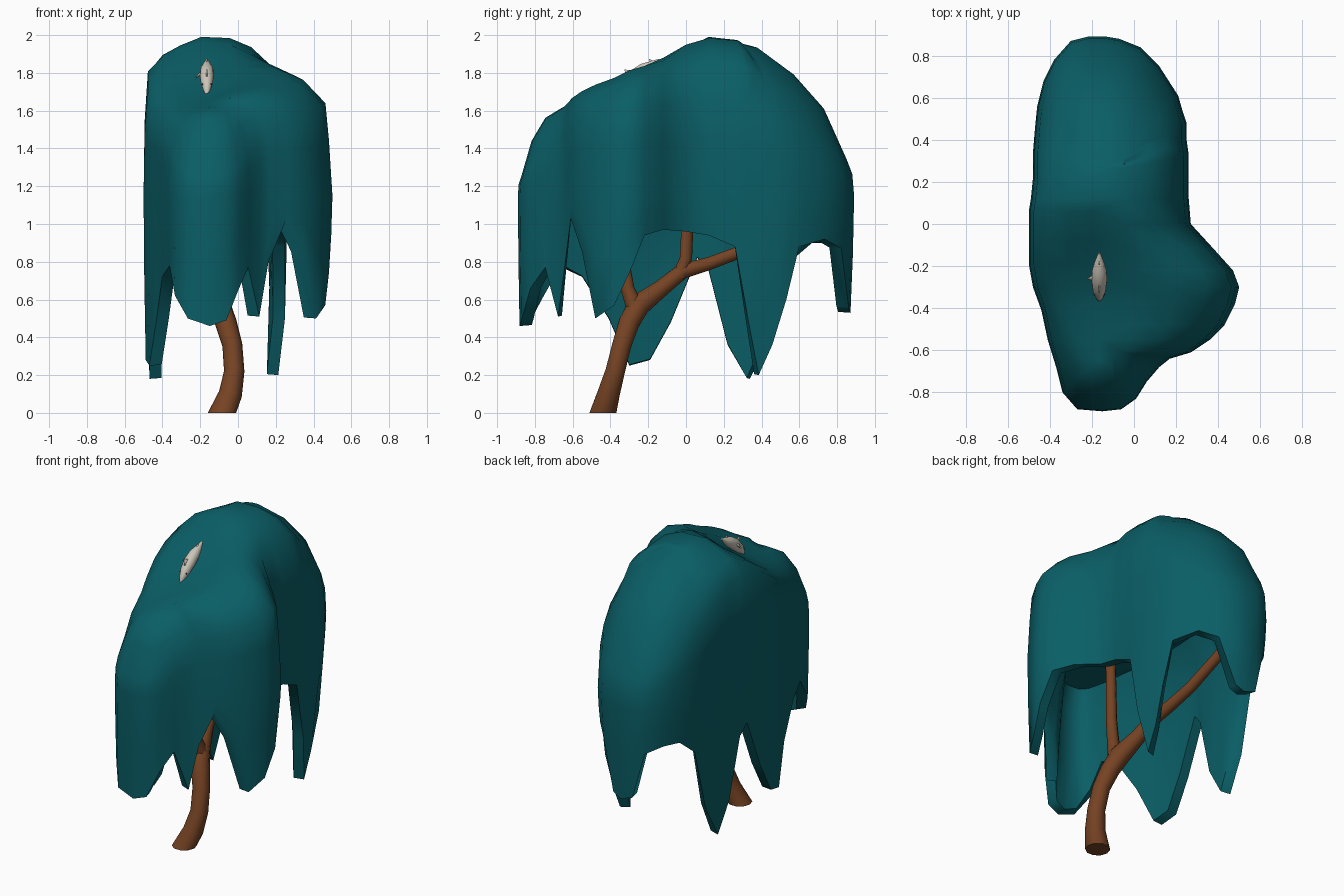
import bpy, bmesh, math
from mathutils import Vector

if "Cube" in bpy.data.objects:
    bpy.data.objects.remove(bpy.data.objects["Cube"])


def material(name, rgb):
    m = bpy.data.materials.new(name)
    m.diffuse_color = (*rgb, 1)
    m.use_nodes = True
    m.node_tree.nodes["Principled BSDF"].inputs["Base Color"].default_value = m.diffuse_color
    return m


TEAL = material("teal foliage", (0.003, 0.112, 0.133))
BROWN = material("brown bark", (0.18, 0.056, 0.017))
CREAM = material("pale cream", (0.6, 0.56, 0.48))
DARK = material("dark grey", (0.03, 0.03, 0.03))


def finish(name, bm, mat, angle=50):
    bmesh.ops.recalc_face_normals(bm, faces=bm.faces)
    me = bpy.data.meshes.new(name)
    bm.to_mesh(me)
    bm.free()
    me.materials.append(mat)
    ob = bpy.data.objects.new(name, me)
    bpy.context.collection.objects.link(ob)
    bpy.ops.object.select_all(action='DESELECT')
    ob.select_set(True)
    bpy.context.view_layer.objects.active = ob
    bpy.ops.object.shade_smooth_by_angle(angle=math.radians(angle))
    return ob


def interp(table, v):
    if v <= table[0][0]:
        return table[0][1]
    for (a, p), (b, q) in zip(table, table[1:]):
        if v <= b:
            return p + (q - p) * (v - a) / (b - a)
    return table[-1][1]


def tube(name, pts, mat, sides=10, flat_start=False):
    """Capped tube along points (x, y, z, radius)."""
    bm = bmesh.new()
    P = [Vector(p[:3]) for p in pts]
    rings = []
    for i, p in enumerate(P):
        t = (P[min(i + 1, len(P) - 1)] - P[max(i - 1, 0)]).normalized()
        if i == 0 and flat_start:
            t = Vector((0, 0, 1))
        u = Vector((1, 0, 0))
        u = (u - t * u.dot(t)).normalized()
        w = t.cross(u)
        rings.append([bm.verts.new(p + pts[i][3] * (u * math.cos(a) + w * math.sin(a)))
                      for a in (2 * math.pi * k / sides for k in range(sides))])
    for A, B in zip(rings, rings[1:]):
        for k in range(sides):
            n = (k + 1) % sides
            bm.faces.new((A[k], A[n], B[n], B[k]))
    bm.faces.new(rings[0])
    bm.faces.new(rings[-1])
    return finish(name, bm, mat)


# canopy: plan outline with the height of the hanging hem (x, y, hem z)
HEM = [
    (.47, -.22, .94), (.38, -.12, .97), (.27, 0, .96), (.26, .12, .94), (.26, .26, .88),
    (.26, .33, .50), (.25, .40, .20), (.25, .48, .36), (.23, .54, .60), (.21, .61, .88),
    (.12, .75, .92), (.03, .84, .87), (-.07, .88, .56), (-.13, .89, .53), (-.22, .89, .56),
    (-.30, .87, .86), (-.38, .78, .90), (-.43, .68, .90), (-.46, .56, .80), (-.47, .46, .40),
    (-.48, .34, .18), (-.48, .22, .36), (-.49, .12, .75), (-.50, .06, .82), (-.50, -.08, .48),
    (-.50, -.19, .28), (-.48, -.30, .25), (-.44, -.41, .50), (-.41, -.55, .72), (-.37, -.68, .78),
    (-.34, -.80, .62), (-.27, -.88, .50), (-.15, -.89, .46), (-.06, -.88, .49), (.01, -.83, .66),
    (.06, -.75, .77), (.12, -.68, .51), (.17, -.64, .80), (.27, -.61, 1.03), (.36, -.55, .85),
    (.43, -.48, .50), (.48, -.38, .57), (.50, -.30, .74)]
RIDGE = [(-.6, 1.63), (-.36, 1.68), (-.2, 1.77), (0, 1.92), (.1, 2.0), (.25, 1.985)]
LEFT = [(-.89, 1.25), (-.55, 1.5), (-.3, 1.62), (-.1, 1.76), (.1, 1.82), (.34, 1.72),
        (.56, 1.56), (.78, 1.42), (.89, 1.34)]
RIGHT = [(-.89, 1.25), (-.7, 1.42), (-.6, 1.54), (-.3, 1.64), (0, 1.62), (.2, 1.68),
         (.5, 1.56), (.75, 1.4), (.89, 1.34)]

bm = bmesh.new()
cols = []
for x, y, hem in HEM:
    zs = interp(LEFT if x < -.12 else RIGHT, y)
    sx, sy = -.12, max(-.6, min(.25, y))
    top = interp(RIDGE, sy)
    lift = .24 * max(0, x) if y < .05 else 0
    f1, f2, f3 = (.45, .72, .96)
    if y < -.62:
        f1, f2 = .5, .82              # blunt front lobe
    elif y > .4:
        f1, f2, f3 = .42, .70, .92    # sloping back
    elif x > 0 and y > .05:
        f1, f2 = .56, .82             # fuller right shoulder
    reach = math.hypot(x - sx, y - sy)
    foot = .9 if x > .2 and hem < .4 else .97
    # domed underside, inside of the hanging fringe, then the outside up to the crown
    rows = [(.5, 1.28), (.985 - .1 / reach, 1.13), (.985 - .085 / reach, hem + .5 * (1.13 - hem)),
            (foot - .065 / reach, hem + .005), (foot, hem), (.99, hem + .5 * (1.15 - hem)),
            (1, 1.15), (.97 if x > .3 else .985, 1.15 + .6 * (zs - 1.15)), (.94, zs)]
    for t, f in ((.75, f1), (.5, f2), (.2, f3)):
        rows.append((t, zs + f * (top - zs) + lift * 4 * t * (1 - t)))
    cols.append([bm.verts.new((sx + (x - sx) * t, sy + (y - sy) * t, z)) for t, z in rows])
n = len(cols)
for i in range(n):
    A, B = cols[i], cols[(i + 1) % n]
    for k in range(len(A) - 1):
        bm.faces.new((A[k], B[k], B[k + 1], A[k + 1]))
# close the crown and the underside
for end in (-1, 0):
    loop = [bm.edges.get((cols[i][end], cols[(i + 1) % n][end])) for i in range(n)]
    bmesh.ops.triangle_fill(bm, edges=loop, use_beauty=True, normal=(0, 0, 1))
finish("canopy", bm, TEAL, 60)

# trunk and branches
tube("trunk", [(-.085, -.44, 0, .075), (-.04, -.41, .1, .062), (-.02, -.375, .22, .054),
               (-.03, -.34, .36, .053), (-.065, -.30, .48, .058), (-.1, -.25, .57, .062),
               (-.14, -.13, .66, .047), (-.17, -.02, .75, .043), (-.19, .12, .79, .036),
               (-.21, .28, .85, .034), (-.24, .5, .98, .032), (-.26, .68, 1.12, .028)],
     BROWN, flat_start=True)
tube("front_branch", [(-.08, -.26, .53, .05), (-.1, -.31, .66, .038), (-.11, -.34, .85, .034),
                      (-.12, -.36, 1.3, .03)], BROWN)
tube("middle_branch", [(-.16, -.04, .72, .038), (-.17, 0, .82, .034),
                       (-.17, .02, 1.3, .033)], BROWN)

# small pale animal lying on the crown, nose down the slope
tube("animal_body", [(-.165, -.365, 1.675, .004), (-.165, -.35, 1.705, .017),
                     (-.165, -.315, 1.745, .031), (-.165, -.27, 1.785, .037),
                     (-.165, -.22, 1.82, .034), (-.165, -.18, 1.842, .022),
                     (-.165, -.14, 1.87, .006)], CREAM, sides=14)


def fin(name, a, b, c):
    """Thin triangular fin."""
    bm = bmesh.new()
    bm.faces.new([bm.verts.new(p) for p in (a, b, c)])
    ob = finish(name, bm, CREAM)
    m = ob.modifiers.new("thickness", 'SOLIDIFY')
    m.thickness = .008
    m.offset = 0


fin("back_fin", (-.165, -.32, 1.76), (-.165, -.26, 1.81), (-.165, -.325, 1.818))
fin("tail_fin", (-.165, -.19, 1.84), (-.165, -.145, 1.85), (-.165, -.195, 1.875))
fin("side_fin", (-.19, -.27, 1.80), (-.19, -.24, 1.81), (-.222, -.26, 1.775))

# eyes
for s, side in ((-1, "left"), (1, "right")):
    bm = bmesh.new()
    bmesh.ops.create_uvsphere(bm, u_segments=8, v_segments=6, radius=.005)
    bmesh.ops.translate(bm, verts=bm.verts, vec=(-.165 + s * .022, -.335, 1.74))
    finish(side + "_eye", bm, DARK)
